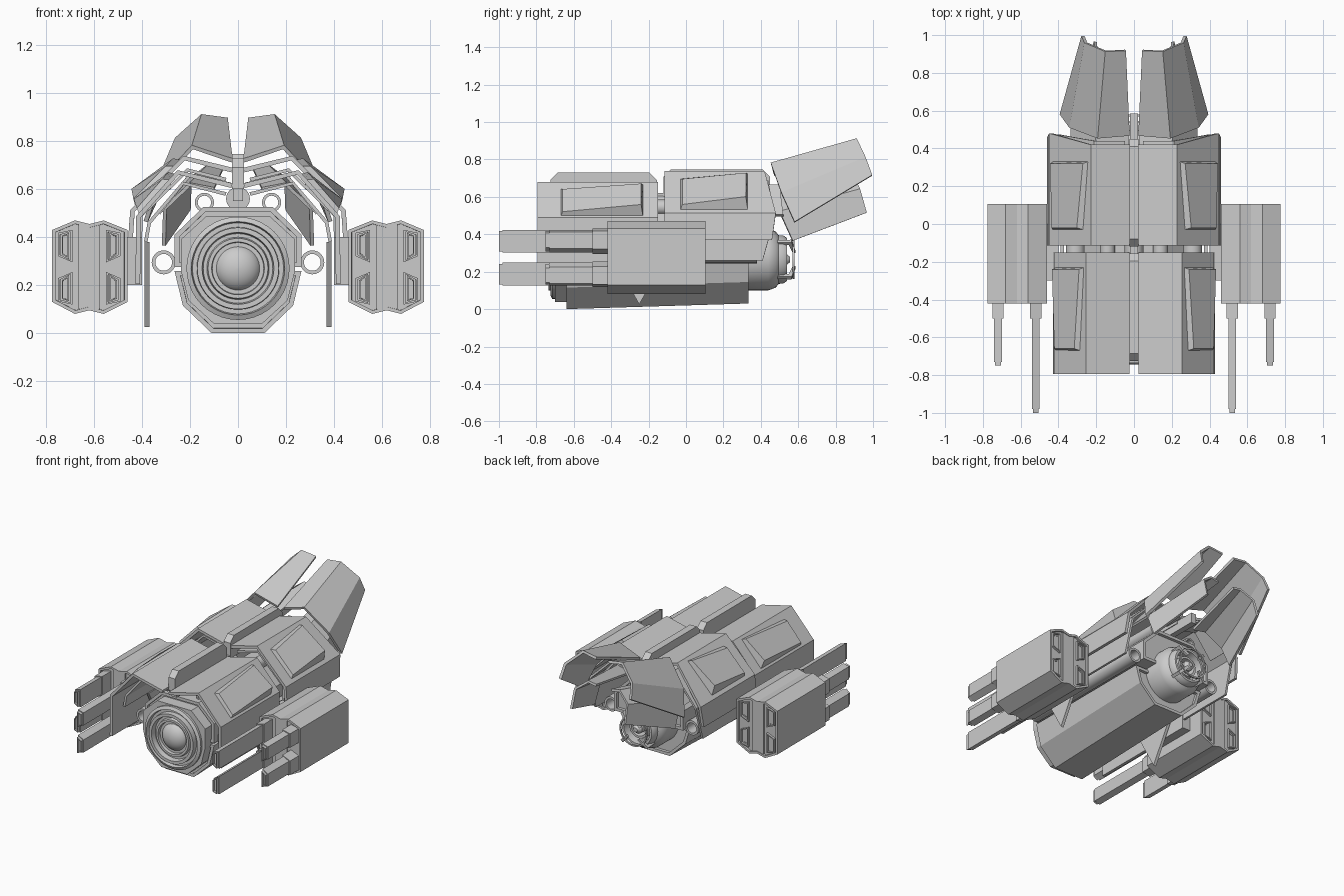
import bpy, bmesh, math
from mathutils import Vector

if "Cube" in bpy.data.objects:
    bpy.data.objects.remove(bpy.data.objects["Cube"])


def make(name, bm, mirror=False, solid=0, smooth=False):
    bmesh.ops.recalc_face_normals(bm, faces=bm.faces)
    me = bpy.data.meshes.new(name)
    bm.to_mesh(me)
    bm.free()
    ob = bpy.data.objects.new(name, me)
    bpy.context.collection.objects.link(ob)
    if solid:
        m = ob.modifiers.new("thickness", 'SOLIDIFY')
        m.thickness = solid
        m.offset = 0
    if mirror:
        ob.modifiers.new("mirror", 'MIRROR')
    if smooth:
        bpy.ops.object.select_all(action='DESELECT')
        ob.select_set(True)
        bpy.context.view_layer.objects.active = ob
        bpy.ops.object.shade_smooth_by_angle(angle=math.radians(35))
    return ob


def loft(name, rings, closed=True, cap=(), **kw):
    """Skin matching rings of points; closed rings get caps, optionally inset."""
    bm = bmesh.new()
    vs = [[bm.verts.new(p) for p in r] for r in rings]
    n = len(rings[0])
    for a, b in zip(vs, vs[1:]):
        for i in range(n if closed else n - 1):
            j = (i + 1) % n
            bm.faces.new((a[i], a[j], b[j], b[i]))
    if closed:
        caps = [bm.faces.new(vs[0]), bm.faces.new(vs[-1])]
        bmesh.ops.recalc_face_normals(bm, faces=bm.faces)
        for thick, depth in cap:
            bmesh.ops.inset_individual(bm, faces=caps, thickness=thick, use_even_offset=True)
            bmesh.ops.inset_individual(bm, faces=caps, thickness=0.0005, depth=depth)
    return make(name, bm, **kw)


def prism(name, prof, y0, y1, **kw):
    return loft(name, [[(x, y, z) for x, z in prof] for y in (y0, y1)], **kw)


def slab(name, prof, x0, x1, **kw):
    return loft(name, [[(x, y, z) for y, z in prof] for x in (x0, x1)], **kw)


def box(x0, x1, z0, z1):
    return [(x0, z0), (x1, z0), (x1, z1), (x0, z1)]


def lathe(name, prof, cx=0, cz=0.27, seg=40, loop=False, **kw):
    """Spin (radius, y) points around an axis along y."""
    bm = bmesh.new()
    rings = [[bm.verts.new((cx + r * math.cos(t), y, cz + r * math.sin(t)))
              for t in (2 * math.pi * k / seg for k in range(seg))] for r, y in prof]
    pairs = list(zip(rings, rings[1:])) + ([(rings[-1], rings[0])] if loop else [])
    for a, b in pairs:
        for k in range(seg):
            bm.faces.new((a[k], a[(k + 1) % seg], b[(k + 1) % seg], b[k]))
    if not loop:
        bm.faces.new(rings[0])
        bm.faces.new(rings[-1])
    return make(name, bm, smooth=True, **kw)


# Octagonal hull: lower tapering shell, upper shell, front collar
low = [(-.265, .26), (-.23, .115), (-.11, 0), (.11, 0), (.23, .115), (.265, .26)]
low_back = [(x, z + .03 * (z < .2)) for x, z in low]
loft("lower_hull", [[(x, -.64, z) for x, z in low], [(x, .335, z) for x, z in low_back]],
     cap=[(.02, -.02)])
up = [(-.265, .275), (-.265, .41), (-.145, .525), (.145, .525), (.265, .41), (.265, .275)]
prism("upper_hull", up, -.64, .41, cap=[(.02, -.02)])
collar = [(x * .9, .27 + (z - .27) * .86) for x, z in low + up[::-1]]
prism("front_collar", collar, -.70, -.5)

# Front lens: stepped rings around a dome
lathe("lens_rings", [(.215, -.68), (.215, -.715), (.195, -.725), (.19, -.70), (.172, -.70),
                     (.17, -.735), (.15, -.735), (.145, -.70), (.13, -.70), (.125, -.72),
                     (.11, -.72), (.105, -.68)])
lathe("lens_dome", [(.097 * math.cos(a), -.675 - .07 * math.sin(a))
                    for a in (math.pi / 2 * k / 8.2 for k in range(9))])

# Rear engine: rounded drum, nested rings, claws
lathe("engine_drum", [(.165, .3), (.165, .44), (.15, .48), (.13, .495), (.128, .52), (.115, .54),
                      (.1, .54), (.095, .47), (.075, .47), (.07, .52), (.055, .52), (.05, .46)],
      cz=.265)
lathe("engine_core", [(.035, .44), (.035, .53), (.015, .555)], cz=.265, seg=24)
for i in range(4):
    a = math.pi / 4 + i * math.pi / 2
    c, s = math.cos(a), math.sin(a)
    pts = [(.135, .44), (.14, .565), (.06, .585), (.06, .57), (.12, .55), (.12, .44)]
    loft("engine_claw", [[(r * c - w * s, y, .265 + r * s + w * c) for r, y in pts]
                         for w in (-.01, .01)])
lathe("claw_ring", [(.095, .57), (.105, .57), (.105, .58), (.095, .58)], cz=.265, loop=True)

# Tubes running between hull and armour
for x, z, r in ((.31, .295, .05), (.14, .545, .04)):
    lathe("side_tube", [(r, -.6), (r, .38), (r * .7, .38), (r * .7, -.6)], cx=x, cz=z, seg=24,
          loop=True, mirror=True)


# Folded armour plates: points are (x, z, front y, back y)
def plate(name, pts, t=.02):
    return loft(name, [[(x, a, z) for x, z, a, b in pts], [(x, b, z) for x, z, a, b in pts]],
                closed=False, solid=t, mirror=True)


F = (-.795, -.15)
plate("front_armour", [(.025, .615, *F), (.25, .67, *F), (.415, .485, *F), (.418, .205, *F)])
plate("front_inner_armour", [(.05, .58, -.7, -.17), (.23, .625, -.7, -.17),
                             (.37, .46, -.7, -.17), (.385, .38, -.7, -.17)], .015)
plate("rear_armour", [(.025, .68, -.115, .42), (.225, .73, -.115, .42),
                      (.44, .51, -.115, .48), (.45, .37, -.115, .46)])
plate("rear_inner_armour", [(.05, .64, -.08, .44), (.21, .68, -.08, .44),
                            (.405, .49, -.08, .475), (.41, .26, -.1, .41)], .015)


# Wedge panels raised on the sloping armour faces
def panel(name, top, bot, y0, y1):
    top, bot = Vector((top[0], 0, top[1])), Vector((bot[0], 0, bot[1]))
    d = bot - top
    n = Vector((-d.z, 0, d.x)).normalized()

    def at(u, y, h):
        return top + d * u + n * h + Vector((0, y, 0))
    base = [at(.2, y0, 0), at(.08, y1, 0), at(.95, y1, 0), at(.95, y0, 0)]
    roof = [at(.28, y0 + .01, .025), at(.13, y1 - .01, .025),
            at(.82, y1 - .01, .06), at(.9, y0 + .01, .025)]
    loft(name, [base, roof], mirror=True)


panel("front_panel", (.25, .68), (.42, .485), -.67, -.23)
panel("rear_panel", (.225, .74), (.44, .52), -.03, .33)

# Spine: beam plus two chamfered ridges
prism("spine_beam", box(-.02, .02, .55, .62), -.70, .585)
for y0, y1, top in ((-.725, -.155, .73), (-.12, .45, .747)):
    slab("spine_ridge", [(y0, .6), (y0, top - .04), (y0 + .04, top), (y1 - .04, top),
                         (y1, top - .04), (y1, .6)], -.025, .025)
lathe("joint_core", [(.05, -.2), (.05, -.06)], cz=.56, seg=16)

# Flared tail plates
loft("upper_tail_plate",
     [[(.025, .47, .72), (.19, .455, .775), (.335, .51, .62), (.385, .58, .465)],
      [(.045, .92, .89), (.15, .915, .905), (.255, .96, .81), (.27, .995, .715)]],
     closed=False, solid=.018, mirror=True)
loft("lower_tail_plate",
     [[(.10, .46, .60), (.20, .46, .62), (.305, .50, .52), (.31, .57, .365)],
      [(.06, .90, .69), (.12, .90, .70), (.20, .93, .64), (.205, .965, .515)]],
     closed=False, solid=.016, mirror=True)
plate("tail_root", [(.03, .62, .36, .50), (.2, .66, .36, .5), (.33, .5, .36, .52)], .015)

# Pointed fins hanging inside the pods
slab("pointed_fin", [(-.45, .38), (-.05, .38), (-.25, .025)], .37, .39, mirror=True)

# Side pods, notched above and below
pod = [(.46, .43), (.56, .47), (.62, .455), (.68, .47), (.775, .43),
       (.775, .13), (.68, .08), (.62, .095), (.56, .08), (.46, .13)]
prism("side_pod", pod, -.42, .105, cap=[(.014, -.015)], mirror=True)
prism("pod_mount", box(.40, .47, .2, .4), -.3, 0, mirror=True)
prism("pod_core", box(.575, .665, .1, .45), -.415, .10, mirror=True)


# Sockets and barrels: trapezoids, shorter on the side away from the pod middle
def trap(side, flip, w, s):
    pts = [(-w, .068 * s), (w, .055 * s), (w, -.042 * s), (-w, -.068 * s)]
    return [(.62 + side * (.1 + x), .275 + flip * (.088 + z)) for x, z in pts]


for side in (-1, 1):
    for flip in (-1, 1):
        tip = -1 if side < 0 else -.75
        prism("barrel_socket", trap(side, flip, .03, 1), -.5, -.3,
              cap=[(.008, -.015)], mirror=True)
        prism("rear_exhaust", trap(side, flip, .03, 1), 0, .105,
              cap=[(.007, -.012), (.008, -.03)], mirror=True)
        prism("barrel", trap(side, flip, .021, .9), tip + .02, -.4, mirror=True)
        prism("barrel_tip", trap(side, flip, .015, .8), tip, tip + .1,
              cap=[(.005, -.015)], mirror=True)
